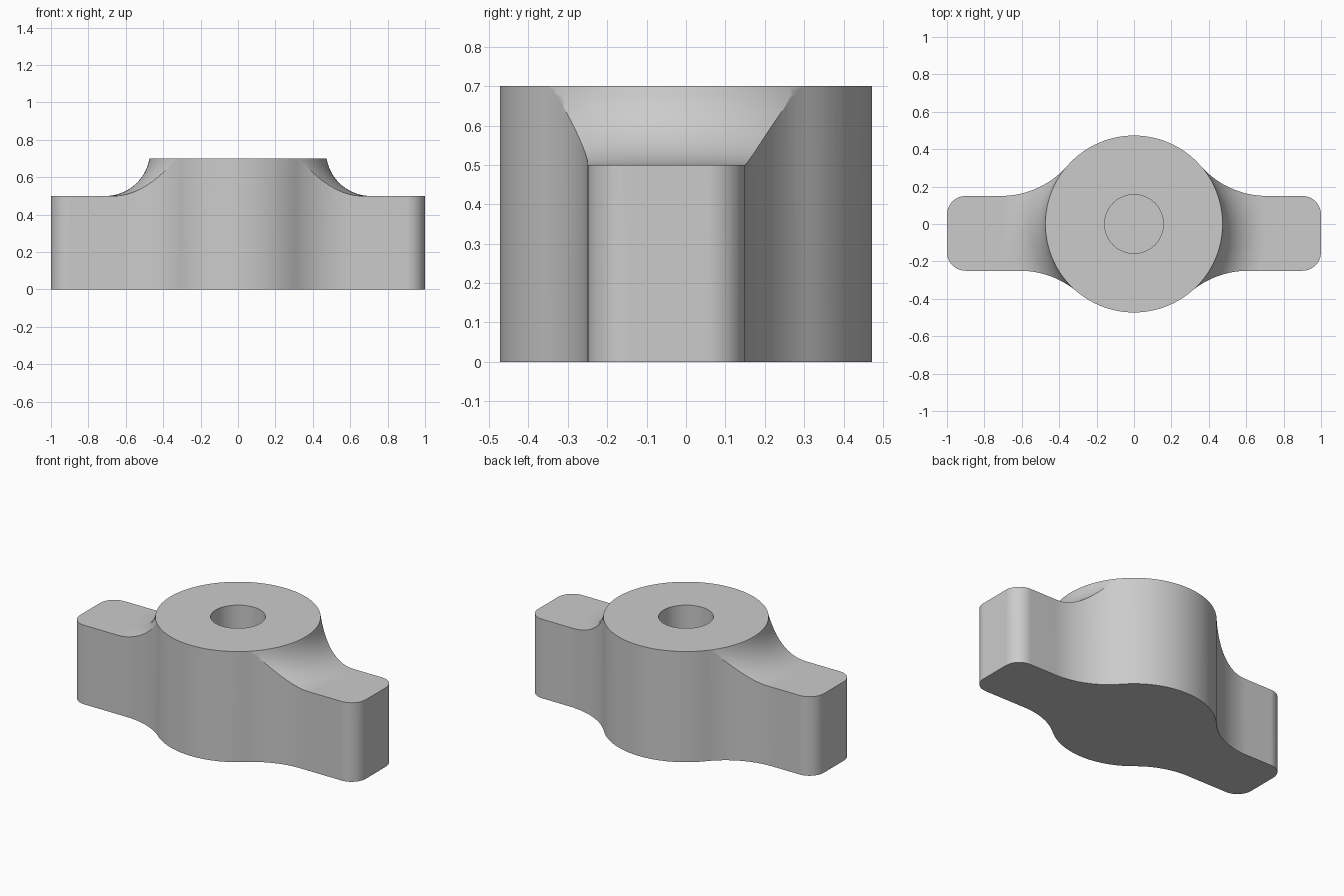
import bpy, bmesh
from math import sin, cos, pi, sqrt, atan2
from mathutils import Matrix

HUB, CORNER, FILLET = 0.473, 0.1, 0.24
ARM_BACK, ARM_FRONT = 0.15, -0.25
TOP, ARM_TOP, BORE, BORE_FLOOR = 0.7, 0.5, 0.157, 0.2

cube = bpy.data.objects.get("Cube")
if cube:
    bpy.data.objects.remove(cube, do_unlink=True)

grey = bpy.data.materials.new("plain grey")
grey.use_nodes = True
grey.diffuse_color = (0.6, 0.6, 0.6, 1)
grey.node_tree.nodes["Principled BSDF"].inputs["Base Color"].default_value = grey.diffuse_color


def arc(cx, cy, r, a, b, n):
    return [(cx + r * cos(a + (b - a) * i / n), cy + r * sin(a + (b - a) * i / n))
            for i in range(n + 1)]


def add_object(name, bm):
    bmesh.ops.recalc_face_normals(bm, faces=bm.faces)
    mesh = bpy.data.meshes.new(name)
    bm.to_mesh(mesh)
    bm.free()
    mesh.materials.append(grey)
    obj = bpy.data.objects.new(name, mesh)
    bpy.context.collection.objects.link(obj)
    return obj


# Plan outline: round hub blended into two arms that sit off centre
def neck_centre(edge):
    y = abs(edge) + HUB
    return sqrt((2 * HUB) ** 2 - y * y), y


fx, fy = neck_centre(ARM_FRONT)
bx, by = neck_centre(ARM_BACK)
fa, ba = atan2(fy, fx), atan2(by, bx)
half = arc(0, 0, HUB, -pi / 2, -fa, 16)
half += arc(fx, -fy, HUB, pi - fa, pi / 2, 16)
half += arc(1 - CORNER, ARM_FRONT + CORNER, CORNER, -pi / 2, 0, 10)
half += arc(1 - CORNER, ARM_BACK - CORNER, CORNER, 0, pi / 2, 10)
half += arc(bx, by, HUB, -pi / 2, ba - pi, 16)
half += arc(0, 0, HUB, ba, pi / 2, 16)
outline = half + [(-x, y) for x, y in reversed(half)]

# Body: the outline pulled upward
bm = bmesh.new()
bm.faces.new([bm.verts.new((x, y, 0)) for x, y in outline])
bmesh.ops.remove_doubles(bm, verts=bm.verts, dist=1e-4)
up = bmesh.ops.extrude_face_region(bm, geom=bm.faces[:])
bmesh.ops.translate(bm, vec=(0, 0, 1),
                    verts=[v for v in up["geom"] if isinstance(v, bmesh.types.BMVert)])
body = add_object("knob_body", bm)

# Turned envelope: blind bore, hub top, sweeping fillet, arm top
rim = HUB + 0.0005
cz = ARM_TOP + FILLET
cr = rim + sqrt(FILLET ** 2 - (cz - TOP) ** 2)
start = pi + atan2(cz - TOP, cr - rim)
profile = [(0, BORE_FLOOR), (BORE, BORE_FLOOR), (BORE, TOP)]
profile += arc(cr, cz, FILLET, start, 1.5 * pi, 16)
profile += [(1.3, ARM_TOP), (1.3, -0.2), (0, -0.2)]
bm = bmesh.new()
verts = [bm.verts.new((r, 0, z)) for r, z in profile]
edges = [bm.edges.new(pair) for pair in zip(verts, verts[1:])]
bmesh.ops.spin(bm, geom=verts + edges, cent=(0, 0, 0), axis=(0, 0, 1),
               angle=2 * pi, steps=192, use_duplicate=False)
bmesh.ops.remove_doubles(bm, verts=bm.verts, dist=1e-5)
envelope = add_object("turned_envelope", bm)
envelope.hide_render = True

# Keep what the two shapes share
bpy.ops.object.select_all(action='DESELECT')
bpy.context.view_layer.objects.active = body
body.select_set(True)
cut = body.modifiers.new("turned_cut", 'BOOLEAN')
cut.operation = 'INTERSECT'
cut.solver = 'EXACT'
cut.object = envelope
bpy.ops.object.modifier_apply(modifier=cut.name)
bpy.data.objects.remove(envelope, do_unlink=True)

bpy.ops.object.shade_smooth_by_angle(angle=pi / 6)
weights = body.modifiers.new("clean_normals", 'WEIGHTED_NORMAL')
weights.keep_sharp = True
